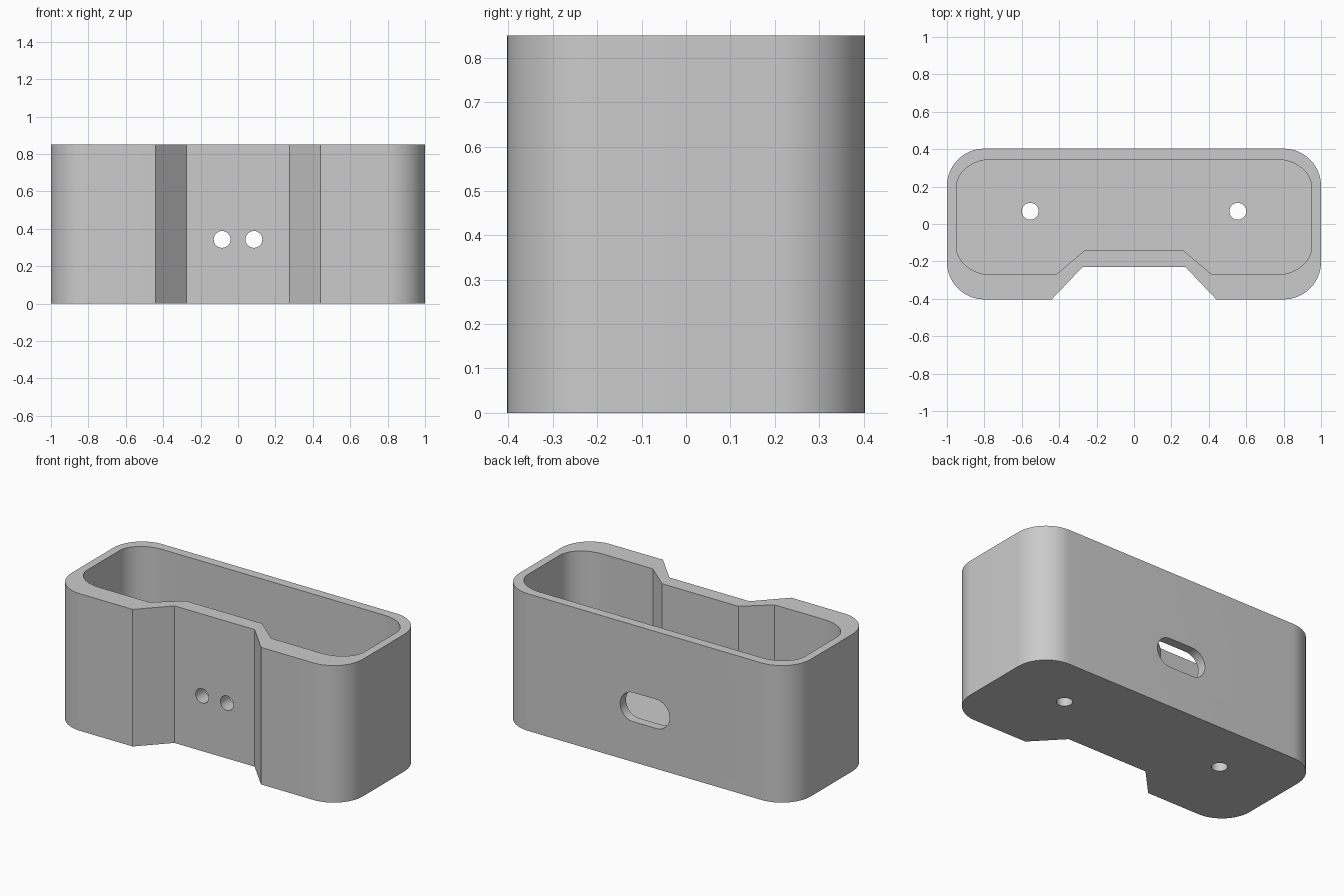
import bpy, bmesh, math
from mathutils import Matrix, Vector

if "Cube" in bpy.data.objects:
    bpy.data.objects.remove(bpy.data.objects["Cube"], do_unlink=True)

HEIGHT, HALF_W, HALF_D = 0.85, 1.0, 0.403
RADIUS, FLOOR = 0.2, 0.16

grey = bpy.data.materials.new("plain grey")
grey.use_nodes = True
grey.diffuse_color = (0.6, 0.6, 0.6, 1)
grey.node_tree.nodes["Principled BSDF"].inputs["Base Color"].default_value = (0.6, 0.6, 0.6, 1)


def arc(cx, cy, r, start, end, steps=16):
    """Points along an arc, angles in degrees."""
    angles = [math.radians(start + (end - start) * i / steps) for i in range(steps + 1)]
    return [(cx + r * math.cos(a), cy + r * math.sin(a)) for a in angles]


def prism(name, outline, low, high, turn=Matrix()):
    """Extrude a closed outline from low to high along z, then turn it."""
    bm = bmesh.new()
    face = bm.faces.new([bm.verts.new((x, y, low)) for x, y in outline])
    new = bmesh.ops.extrude_face_region(bm, geom=[face])["geom"]
    bmesh.ops.translate(bm, vec=Vector((0, 0, high - low)),
                        verts=[v for v in new if isinstance(v, bmesh.types.BMVert)])
    bmesh.ops.recalc_face_normals(bm, faces=bm.faces[:])
    bmesh.ops.transform(bm, matrix=turn, verts=bm.verts[:])
    mesh = bpy.data.meshes.new(name)
    bm.to_mesh(mesh)
    bm.free()
    mesh.materials.append(grey)
    obj = bpy.data.objects.new(name, mesh)
    bpy.context.collection.objects.link(obj)
    return obj


# Half outline from the front notch round to the back, then mirrored
cx, cy = HALF_W - RADIUS, HALF_D - RADIUS
half = [(0.275, -0.23), (0.44, -HALF_D)]
half += arc(cx, -cy, RADIUS, -90, 0) + arc(cx, cy, RADIUS, 0, 90)
outline = half + [(-x, y) for x, y in reversed(half)]
housing = prism("housing", outline, 0, HEIGHT)

# Cavity: the same outline, narrowed and set back
cavity = [(x * 0.95, y * 0.765 + 0.037) for x, y in outline]
cutters = [prism("cavity_cutter", cavity, FLOOR, HEIGHT + 0.1)]

# Two floor holes and two front holes; local y becomes z when turned
upright = Matrix.Rotation(math.pi / 2, 4, "X")
for side in (-1, 1):
    cutters.append(prism("floor_hole_cutter",
                         arc(side * 0.555, 0.068, 0.045, 0, 360, 32)[:-1], -0.1, FLOOR + 0.1))
    cutters.append(prism("front_hole_cutter",
                         arc(side * 0.085, 0.343, 0.045, 0, 360, 32)[:-1], 0.05, 0.3, upright))

# Rounded slot in the back wall
slot = arc(0.08, 0.34, 0.09, -90, 90) + arc(-0.08, 0.34, 0.09, 90, 270)
cutters.append(prism("back_slot_cutter", slot, -0.5, -0.25, upright))

bpy.ops.object.select_all(action="DESELECT")
bpy.context.view_layer.objects.active = housing
housing.select_set(True)
for cutter in cutters:
    cutter.hide_render = True
    mod = housing.modifiers.new("cut", "BOOLEAN")
    mod.operation = "DIFFERENCE"
    mod.solver = "EXACT"
    mod.object = cutter
    bpy.ops.object.modifier_apply(modifier=mod.name)
    bpy.data.objects.remove(cutter, do_unlink=True)

bpy.ops.object.shade_smooth_by_angle(angle=math.radians(30))
